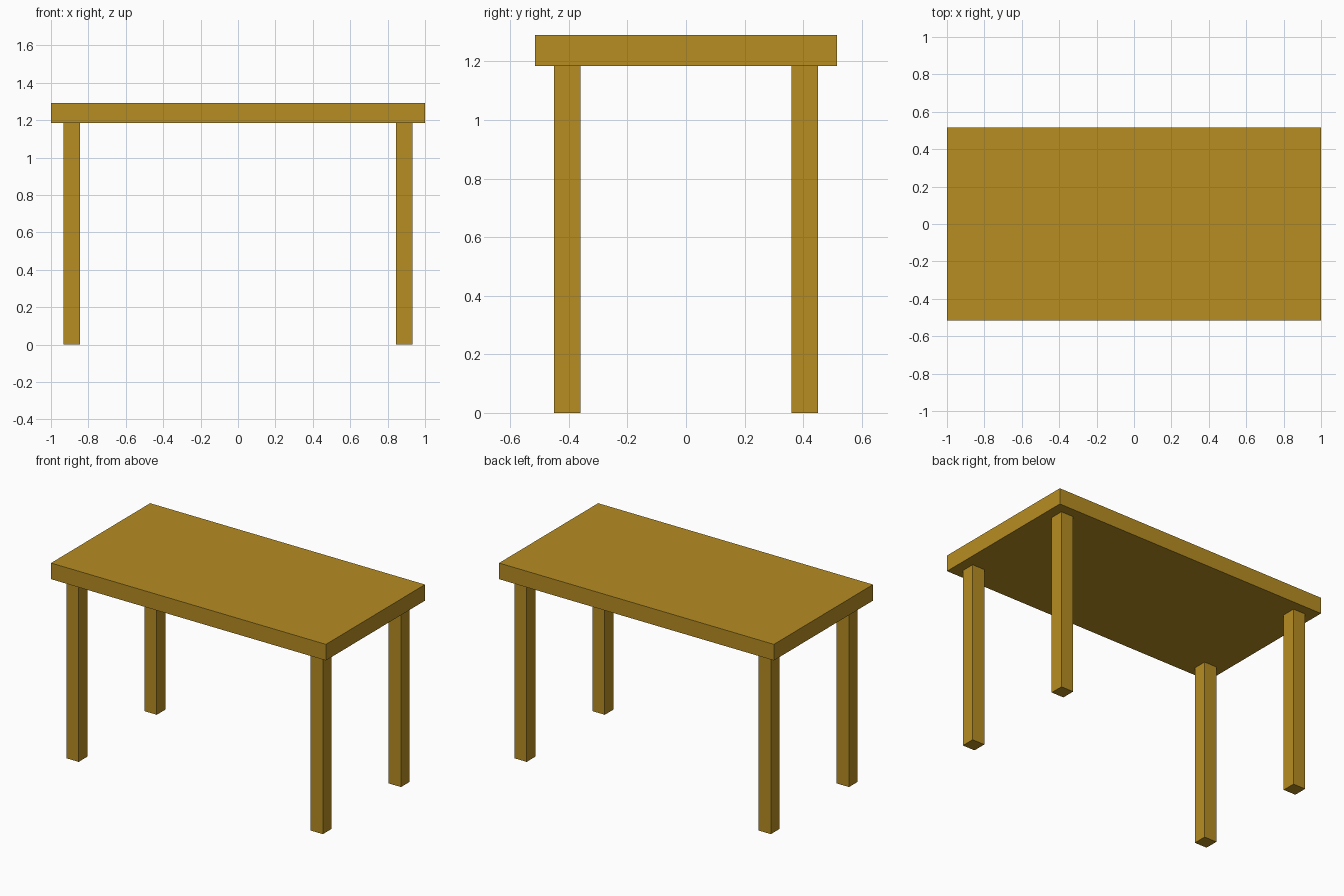
import bpy
import bmesh
from mathutils import Matrix, Vector

if "Cube" in bpy.data.objects:
    bpy.data.objects.remove(bpy.data.objects["Cube"])

wood = bpy.data.materials.new("golden wood")
wood.diffuse_color = (0.468, 0.266, 0.016, 1.0)
wood.use_nodes = True
wood.node_tree.nodes["Principled BSDF"].inputs["Base Color"].default_value = wood.diffuse_color


def box(name, low, high):
    """Axis-aligned box between two corners."""
    low, high = Vector(low), Vector(high)
    bm = bmesh.new()
    bmesh.ops.create_cube(bm, size=1.0, matrix=Matrix.Diagonal((*(high - low), 1.0)))
    mesh = bpy.data.meshes.new(name)
    bm.to_mesh(mesh)
    bm.free()
    mesh.materials.append(wood)
    obj = bpy.data.objects.new(name, mesh)
    obj.location = (low + high) / 2
    bpy.context.collection.objects.link(obj)
    return obj


UNDERSIDE = 1.185

# Tabletop slab
box("tabletop", (-1.0, -0.515, UNDERSIDE), (1.0, 0.515, 1.291))

# Four square legs, inset from the corners
for x_name, sx in (("left", -1), ("right", 1)):
    for y_name, sy in (("front", -1), ("back", 1)):
        xs = sorted((sx * 0.844, sx * 0.933))
        ys = sorted((sy * 0.361, sy * 0.45))
        box(f"{y_name}_{x_name}_leg", (xs[0], ys[0], 0.0), (xs[1], ys[1], UNDERSIDE))
